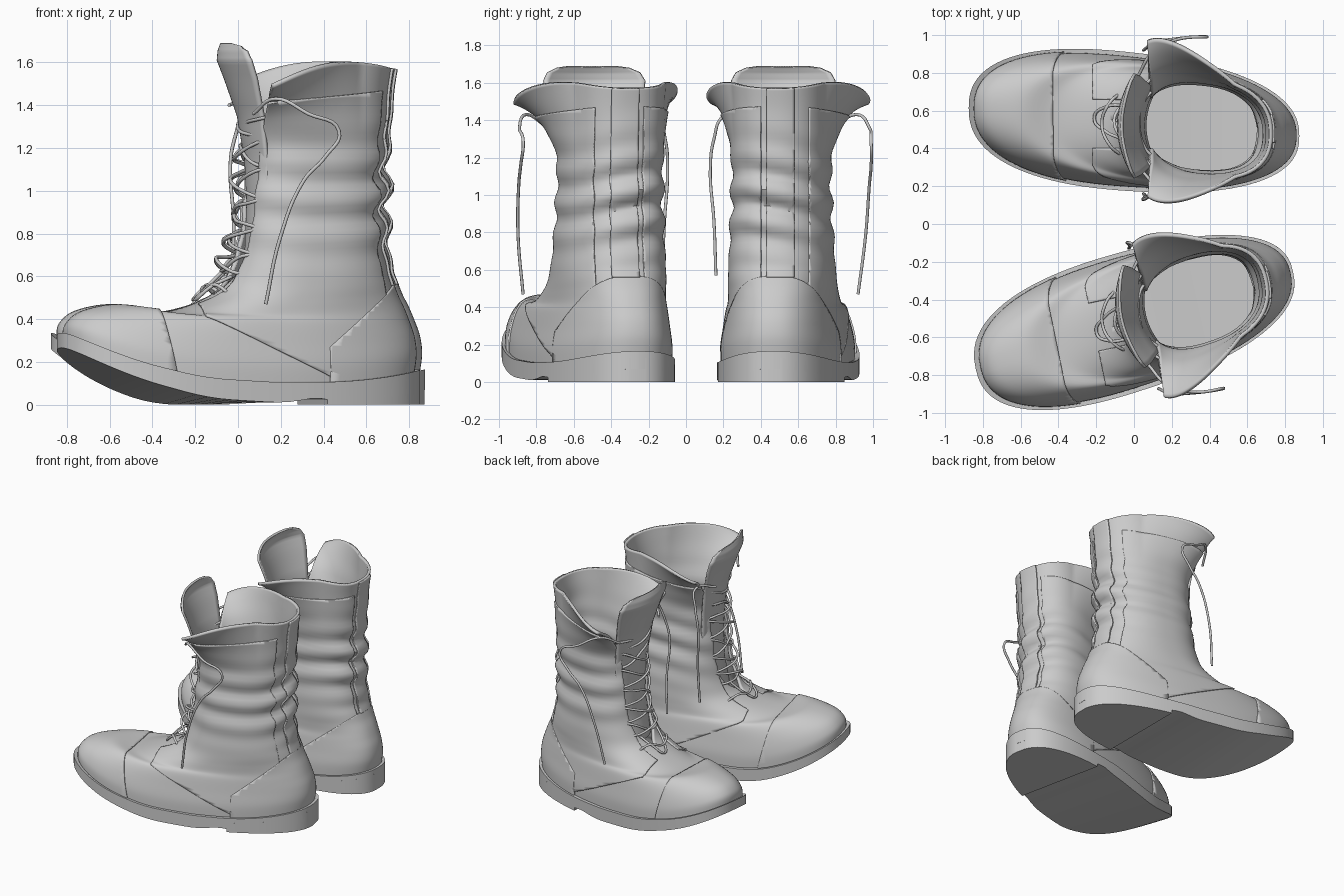
import bpy, bmesh, math
from mathutils import Matrix, Vector

if "Cube" in bpy.data.objects:
    bpy.data.objects.remove(bpy.data.objects["Cube"])

# Ring table, sole to rim: front x, front z, back x, back z, half width, sole-curve share, lace gap
RINGS = [(-.84, .315, .84, .155, .345, 1, 0), (-.83, .375, .85, .24, .342, .9, 0),
         (-.76, .43, .84, .32, .325, .75, 0), (-.60, .46, .815, .39, .308, .6, 0),
         (-.42, .43, .79, .45, .292, .45, 0), (-.25, .46, .76, .51, .287, .3, 0),
         (-.11, .525, .737, .57, .285, .15, 0), (-.04, .62, .71, .65, .28, 0, .32),
         (.0, .76, .695, .80, .272, 0, .45), (.02, .95, .695, .97, .262, 0, .5),
         (.04, 1.15, .695, 1.15, .262, 0, .52), (.05, 1.32, .71, 1.33, .266, 0, .55),
         (.05, 1.41, .72, 1.47, .275, 0, .58), (.06, 1.455, .735, 1.57, .28, 0, .6)]

# Left/right placements: one straight, one mirrored and turned out
PLACES = {"left": Matrix.Translation((0, .53, 0)),
          "right": Matrix.Translation((0, -.5, 0)) @ Matrix.Rotation(math.radians(12), 4, 'Z')
          @ Matrix.Scale(-1, 4, (0, 1, 0))}


def clamp(v):
    return max(0.0, min(1.0, v))


def spow(v, e):
    return math.copysign(abs(v) ** e, v)


def sole_z(x):
    return .1 + .4 * max(0, -x - .1) ** 2 + .18 * max(0, x - .3) ** 2


def twist(x, y):
    return .08 * y * clamp((.1 - x) / .5)


def ring_at(v):
    i = min(int(v), len(RINGS) - 2)
    t = v - i
    a, b, c, d = (RINGS[max(0, min(len(RINGS) - 1, i + k))] for k in (-1, 0, 1, 2))
    return [.5 * (2 * q + (r - p) * t + (2 * p - 5 * q + 4 * r - s) * t * t
                  + (3 * q - p - 3 * r + s) * t ** 3) for p, q, r, s in zip(a, b, c, d)]


def surf(v, u):
    """Point on the upper: v runs sole to rim, u runs round from -1 to 1, heel at 0."""
    xf, zf, xb, zb, w, k, g = ring_at(v)
    ang = u * (math.pi - max(0, g))
    cx, a = (xf + xb) / 2, (xb - xf) / 2
    x = cx + a * spow(math.cos(ang), .85)
    y = w * (1 - .08 * x) * spow(math.sin(ang), .85)
    s = (x - xf) / (xb - xf)
    z = zf + (zb - zf) * s + k * (sole_z(x) - sole_z(xf) * (1 - s) - sole_z(xb) * s)
    z += .08 * math.sin(math.pi * clamp(s)) * clamp((v - 11) / 2)
    # slouch folds in the shaft, deepest at the back
    amp = (.014 + .014 * clamp(math.cos(ang)) ** 4) * math.exp(-((z - .97) / .24) ** 2)
    amp *= clamp((v - 5) / 2) * (1 - .6 * abs(u) ** 6)
    wave = amp * math.cos(2 * math.pi * (z - 1.02) / .18 + 1.4 * math.sin(1.5 * ang) + 1.3 * (1 - math.cos(ang)))
    rad = Vector((x - cx, y, 0)).normalized() * wave
    x, y = x + rad.x, y + rad.y
    # opened front corners of the collar, wider on the outer side
    fl = clamp((.54 - x) / .46) * clamp((v - 10.2) / 2.8) ** 1.2
    y += fl * (.29 if y > 0 else -.24)
    x -= .04 * fl
    return Vector((x, y + .01 - .085 * x, z + twist(x, y) * clamp(1 - v / 7)))


def grid_bm(rows, cols, f):
    bm = bmesh.new()
    vs = [[bm.verts.new(f(i / rows, j / cols)) for j in range(cols + 1)] for i in range(rows + 1)]
    for i in range(rows):
        for j in range(cols):
            bm.faces.new((vs[i][j], vs[i][j + 1], vs[i + 1][j + 1], vs[i + 1][j]))
    bmesh.ops.remove_doubles(bm, verts=bm.verts, dist=1e-4)
    return bm


def make_pair(name, bm, thick=0):
    for side, mat in PLACES.items():
        me = bpy.data.meshes.new(name)
        bm.to_mesh(me)
        me.transform(mat)
        if mat.determinant() < 0:
            me.flip_normals()
        ob = bpy.data.objects.new(f"{side}_{name}", me)
        bpy.context.collection.objects.link(ob)
        bpy.ops.object.select_all(action='DESELECT')
        ob.select_set(True)
        bpy.context.view_layer.objects.active = ob
        bpy.ops.object.shade_smooth_by_angle(angle=math.radians(45))
        if thick:
            m = ob.modifiers.new("thickness", 'SOLIDIFY')
            m.thickness, m.offset = thick, -1
    bm.free()


def upper_bm():
    return grid_bm(78, 96, lambda a, b: surf(a * 13, b * 2 - 1))


def panel(name, cuts, out):
    """Overlay leather piece: the upper trimmed by planes (point, discarded direction)."""
    bm = upper_bm()
    bmesh.ops.triangulate(bm, faces=bm.faces[:])
    bm.normal_update()
    for v, n in [(v, v.normal.copy()) for v in bm.verts]:
        v.co += n * out
    for co, no in cuts:
        bmesh.ops.bisect_plane(bm, geom=bm.verts[:] + bm.edges[:] + bm.faces[:], dist=1e-5,
                               plane_co=co, plane_no=no, clear_outer=True)
    make_pair(name, bm, .012)


# Upper and its overlay pieces
make_pair("boot_upper", upper_bm(), .02)
panel("toe_cap", [((-.42, 0, .4), (1, 0, .2))], .009)
panel("heel_counter", [((.38, 0, .2), (-1, 0, 0)), ((.38, 0, .27), (-.63, 0, .78)),
                       ((0, 0, .575), (0, 0, 1))], .011)
panel("back_strip", [((.45, 0, 0), (-1, 0, 0)), ((0, .05, 0), (0, 1, 0)),
                     ((0, -.10, 0), (0, -1, 0)), ((0, 0, .56), (0, 0, -1))], .012)
for tag, s in (("outer", 1), ("inner", -1)):
    panel(tag + "_quarter", [((-.22, 0, .42), (-1, 0, 0)), ((-.16, 0, .39), (-.43, 0, -.9)),
                             ((0, s * .13, 0), (0, -s, 0)), ((0, 0, 1.40), (-.1, 0, 1))], .009)


# Sole and heel: box sections swept along the foot
def slab(name, x0, x1, top, bottom, n=48):
    def section(a, b):
        x = x0 + (x1 - x0) * (.5 - .5 * math.cos(math.pi * a))
        c = max(-1, min(1, x / .875))
        w = .365 * (1 - .07 * x) * (1 - abs(c) ** (2 / .84)) ** (.84 / 2) + .002
        side, up = [(1, 0), (-1, 0), (-1, 1), (1, 1), (1, 0)][round(b * 4)]
        y = side * w
        z = (top(x) if up else bottom(x)) + twist(x, y)
        return Vector((x, y + .01 - .085 * x, max(0, z)))
    bm = grid_bm(n, 4, section)
    bmesh.ops.holes_fill(bm, edges=[e for e in bm.edges if e.is_boundary], sides=4)
    bmesh.ops.recalc_face_normals(bm, faces=bm.faces[:])
    make_pair(name, bm)


slab("sole", -.875, .875, lambda x: sole_z(x) + .005 - .03 * clamp(-x - .1) * .5,
     lambda x: sole_z(x) - .09 + .02 * clamp(-x - .2) + .02 * math.exp(-((x - .3) / .09) ** 2))
slab("heel_block", .36, .873, lambda x: sole_z(x) - .03, lambda x: 0, 24)

# Tongue: x, z, half width from instep to rounded top
TONGUE = [(.0, .52, .13), (.04, .7, .17), (.05, .95, .19), (.04, 1.15, .20), (.005, 1.35, .225),
          (-.055, 1.52, .265), (-.09, 1.61, .28), (-.085, 1.655, .255), (-.075, 1.68, .2), (-.07, 1.69, .13)]


def tongue_point(a, b):
    f = min(a * 9, 8.9999)
    i = int(f)
    x, z, w = (p + (q - p) * (f - i) for p, q in zip(TONGUE[i], TONGUE[i + 1]))
    y = w * (b * 2 - 1)
    return Vector((x + (1.6 - .7 * a) * y * y, -y - .01, z))


make_pair("tongue", grid_bm(36, 20, tongue_point), .016)

# Laces: crossed rows, a bottom bow and two loose ends
paths = []
for i in range(6):
    for s in (1, -1):
        p, q = surf(6.9 + i * .72, s * .94), surf(7.62 + i * .72, -s * .94)
        fwd = Vector((-.05, 0, 0))
        loose = .1 + .02 * math.sin(i * 2.3 + s)
        mid = (p + q) / 2 + Vector((-loose, 0, .025 * s * math.cos(i * 1.7)))
        paths.append([p + Vector((.015, 0, 0)), p.lerp(q, .14) + fwd, mid, q.lerp(p, .14) + fwd,
                      q + Vector((.015, 0, 0))])
paths += [[(-.06, .17, .5), (-.13, .11, .56), (-.17, 0, .53), (-.13, -.11, .55), (-.06, -.17, .5)],
          [(-.05, .1, .6), (-.15, .09, .55), (-.21, .03, .49), (-.15, -.04, .54), (-.06, -.08, .62)],
          [(.02, .25, 1.36), (.1, .38, 1.43), (.24, .45, 1.36), (.385, .46, 1.28), (.32, .46, 1.16),
           (.22, .45, 1.05), (.11, .43, .78), (.05, .39, .47)],
          [(.0, -.2, 1.4), (.1, -.33, 1.42), (.08, -.38, 1.3), (.05, -.40, 1.15), (.06, -.38, .85),
           (.05, -.37, .57)]]
for side, mat in PLACES.items():
    cu = bpy.data.curves.new("laces", 'CURVE')
    cu.dimensions, cu.bevel_depth, cu.bevel_resolution, cu.resolution_u = '3D', .0085, 2, 6
    cu.use_fill_caps = True
    for pts in paths:
        sp = cu.splines.new('BEZIER')
        sp.bezier_points.add(len(pts) - 1)
        for bp, co in zip(sp.bezier_points, pts):
            bp.co = mat @ Vector(co)
            bp.handle_left_type = bp.handle_right_type = 'AUTO'
    bpy.context.collection.objects.link(bpy.data.objects.new(side + "_laces", cu))
